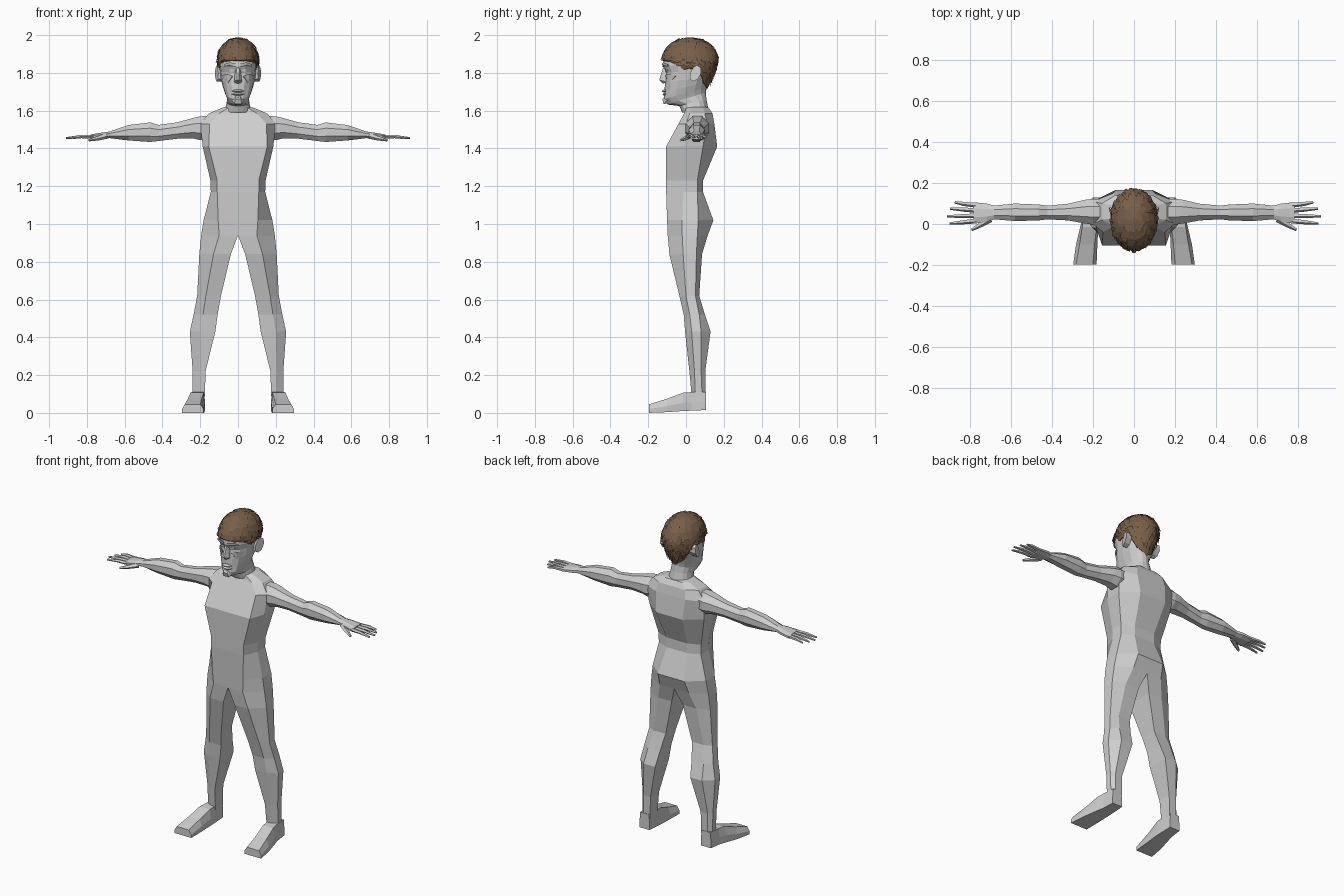
import bpy, bmesh, math, random
from mathutils import Vector

random.seed(4)


def material(name, rgb):
    m = bpy.data.materials.new(name)
    m.diffuse_color = (*rgb, 1)
    return m


GREY = material("grey skin", (0.62, 0.62, 0.62))
BROWN = material("brown hair", (0.19, 0.115, 0.065))


def finish(name, bm, mat, mirror=False, recalc=True):
    if recalc:
        bmesh.ops.recalc_face_normals(bm, faces=bm.faces)
    me = bpy.data.meshes.new(name)
    bm.to_mesh(me)
    bm.free()
    me.materials.append(mat)
    ob = bpy.data.objects.new(name, me)
    bpy.context.collection.objects.link(ob)
    if mirror:
        mod = ob.modifiers.new("mirror", 'MIRROR')
        mod.use_clip = True
        mod.merge_threshold = 0.0005
    return ob


def loft(name, rings, mat=GREY, mirror=True, closed=True, caps=True):
    """Skin a list of point rings; closed may be a test on the ring index."""
    bm = bmesh.new()
    vs = [[bm.verts.new(p) for p in r] for r in rings]
    n = len(vs[0])
    for i in range(len(vs) - 1):
        shut = closed(i) if callable(closed) else closed
        for j in range(n if shut else n - 1):
            k = (j + 1) % n
            bm.faces.new((vs[i][j], vs[i][k], vs[i + 1][k], vs[i + 1][j]))
    if caps:
        bm.faces.new(vs[0])
        bm.faces.new(vs[-1])
    return finish(name, bm, mat, mirror)


# Torso and legs: z, inner x, front x, side x, back x, front y, side y pair, back y
BODY = [
    (1.615, 0, .05, .085, .06, .00, .03, .09, .12),
    (1.585, 0, .10, .155, .09, -.01, .02, .10, .14),
    (1.53, 0, .15, .20, .10, -.04, .00, .11, .15),
    (1.41, 0, .155, .187, .09, -.105, -.01, .09, .165),
    (1.23, 0, .11, .146, .07, -.105, -.015, .06, .09),
    (1.17, 0, .11, .144, .07, -.105, -.015, .06, .09),
    (1.02, 0, .105, .182, .09, -.10, -.02, .065, .145),
    (.94, 0, .10, .195, .10, -.097, -.02, .06, .115),
    (.84, .038, .13, .205, .13, -.088, -.015, .055, .085),
    (.62, .09, .17, .216, .17, -.035, .00, .05, .07),
    (.52, .108, .185, .235, .19, -.012, .02, .07, .10),
    (.43, .12, .20, .255, .20, -.005, .03, .08, .13),
    (.22, .172, .205, .24, .22, .018, .045, .08, .102),
    (.09, .175, .205, .24, .22, .03, .05, .085, .102),
]
loft("torso_and_legs",
     [[(xi, yf, z), (xf, yf, z), (xs, ya, z), (xs, yb, z), (xb, yk, z), (xi, yk, z)]
      for z, xi, xf, xs, xb, yf, ya, yb, yk in BODY],
     closed=lambda i: i >= 7, caps=False)
loft("shoulder_top", [[(0, 0, 1.615), (.05, 0, 1.615), (.085, .03, 1.615), (.085, .09, 1.615),
                       (.06, .12, 1.615), (0, .12, 1.615)],
                      [(0, .05, 1.63)] * 6], closed=False, caps=False)

# Feet: y, sole x range, top x range, sole z, top z
FOOT = [(.105, .176, .244, .18, .24, .015, .11), (.03, .174, .25, .18, .245, .012, .11),
        (-.015, .174, .262, .182, .252, .01, .107), (-.10, .178, .282, .192, .265, .004, .075),
        (-.197, .182, .296, .20, .282, 0, .045)]
loft("foot", [[(a, y, zs), (b, y, zs), (b, y, zs + (zt - zs) * .45), (d, y, zt),
               (c, y, zt), (a, y, zs + (zt - zs) * .45)] for y, a, b, c, d, zs, zt in FOOT])


def oval(x, yc, zc, ry, rz, n=8):
    return [(x, yc + ry * math.cos(2 * math.pi * (k + .5) / n),
             zc + rz * math.sin(2 * math.pi * (k + .5) / n)) for k in range(n)]


# Arm and palm, lofted along x
ARM = [(.12, .06, 1.515, .06, .065), (.20, .06, 1.507, .068, .068), (.24, .06, 1.507, .062, .058),
       (.32, .058, 1.495, .044, .047), (.42, .056, 1.482, .036, .046),
       (.465, .056, 1.486, .042, .056), (.58, .057, 1.483, .046, .044),
       (.68, .056, 1.472, .036, .019), (.715, .055, 1.468, .048, .018),
       (.78, .054, 1.461, .056, .014)]
loft("arm", [oval(*r) for r in ARM])


def digit(name, path):
    """Tapered five-sided tube: path of (point, radius)."""
    rings = []
    d = (Vector(path[-1][0]) - Vector(path[0][0])).normalized()
    u = d.cross(Vector((0, 0, 1))).normalized()
    w = u.cross(d)
    for p, r in path:
        rings.append([Vector(p) + r * (math.cos(a) * u + .85 * math.sin(a) * w)
                      for a in [2 * math.pi * k / 5 for k in range(5)]])
    loft(name, rings)


for name, y0, x1, y1 in (("little_finger", .092, .872, .106), ("ring_finger", .067, .895, .075),
                         ("middle_finger", .041, .91, .038), ("index_finger", .016, .897, .003)):
    digit(name, [((.765, y0, 1.462), .013), ((.83, (y0 + y1) / 2, 1.463), .011),
                 ((x1, y1, 1.455), .006)])
digit("thumb", [((.70, .025, 1.465), .018), ((.745, -.002, 1.453), .014), ((.79, -.028, 1.443), .007)])

# Neck and head: front z, back z, front y, back y, half width
HEAD = [(1.59, 1.60, -.02, .12, .072), (1.625, 1.66, -.035, .108, .06),
        (1.632, 1.70, -.095, .105, .058), (1.66, 1.72, -.119, .108, .068),
        (1.70, 1.75, -.113, .115, .08), (1.75, 1.78, -.112, .13, .09),
        (1.80, 1.82, -.106, .14, .096), (1.835, 1.85, -.122, .145, .10),
        (1.89, 1.89, -.117, .145, .098), (1.94, 1.94, -.085, .12, .08), (1.965, 1.965, -.03, .07, .04)]
head = []
for zf, zb, yf, yb, w in HEAD:
    ring = []
    for k in range(16):
        a = 2 * math.pi * k / 16
        f = (1 - math.cos(a)) / 2
        flat = math.copysign(abs(math.cos(a)) ** .85, math.cos(a))
        ring.append((w * math.sin(a), (yf + yb) / 2 - (yb - yf) / 2 * flat, zf + (zb - zf) * f))
    head.append(ring)
loft("head", head, mirror=False)


def hull(name, pts, mirror=True):
    bm = bmesh.new()
    for p in pts:
        bm.verts.new(p)
    bmesh.ops.convex_hull(bm, input=bm.verts)
    finish(name, bm, GREY, mirror)


# Face: nose, brow, eye, cheek, lips and chin
hull("nose", [(s * x, y, z) for s in (-1, 1) for x, y, z in
              ((.007, -.122, 1.825), (.014, -.10, 1.82), (.006, -.142, 1.762),
               (.020, -.120, 1.757), (.022, -.10, 1.75), (.005, -.122, 1.744))], False)
hull("brow", [(.012, -.127, 1.848), (.012, -.124, 1.832), (.045, -.121, 1.856), (.045, -.118, 1.841),
              (.072, -.098, 1.846), (.072, -.096, 1.835), (.012, -.10, 1.84), (.06, -.085, 1.84)])
hull("eyelid", [(.018, -.107, 1.812), (.035, -.109, 1.822), (.052, -.100, 1.814),
                (.035, -.107, 1.804), (.035, -.08, 1.813)])
hull("cheek", [(.03, -.111, 1.785), (.06, -.096, 1.795), (.085, -.055, 1.785),
               (.055, -.09, 1.745), (.03, -.09, 1.76), (.06, -.05, 1.77)])
for lip, z, y in (("upper_lip", 1.704, -.128), ("lower_lip", 1.687, -.125)):
    hull(lip, [(s * x, yy, z + dz) for s in (-1, 1) for x, yy, dz in
               ((.010, y, 0), (.012, y + .012, .009), (.034, -.106, 0), (.012, y + .01, -.008),
                (.02, -.09, 0))], False)
hull("chin", [(s * x, y, z) for s in (-1, 1) for x, y, z in
              ((.014, -.126, 1.662), (.02, -.118, 1.636), (.034, -.10, 1.655),
               (.014, -.112, 1.676), (.02, -.08, 1.64))], False)

# Ears: flattened, tilted outlines
hull("ear", [(x, .05 + .030 * math.cos(a) + .012 * math.sin(a), 1.797 + .042 * math.sin(a))
             for k in range(8) for a in [math.pi * k / 4]
             for x in (.085, .113 + .009 * math.cos(a))])

# Hair surface: t runs round the head from the front, s runs from crown to hem
HEM = [(0, 0), (.8, .012), (1.25, .05), (1.6, .04), (1.95, .05), (2.25, .12), (math.pi, .165)]


def hair_point(t, s, lift=0.0):
    t = (t + math.pi) % (2 * math.pi) - math.pi
    q = abs(t)
    for (a, da), (b, db) in zip(HEM, HEM[1:]):
        if a <= q <= b:
            drop = da + (db - da) * (q - a) / (b - a)
    if s < .5:
        r, z = math.sin(s * math.pi), .118 * math.cos(s * math.pi)
        up = math.cos(s * math.pi)
    else:
        d = drop * (s - .5) * 2
        r, z, up = 1 - .42 * (max(d, 0) / .165) ** 1.4, -d, 0
    return Vector(((.107 * r + lift * (1 - up)) * math.sin(t),
                   .022 - (.146 * r + lift * (1 - up)) * math.cos(t), 1.868 + z + lift * up))


N = 24
loft("hair_cap", [[hair_point(2 * math.pi * k / N, s) for k in range(N)]
                  for s in (.04, .15, .27, .39, .5, .66, .83, 1)], BROWN, False)

# Hair locks: overlapping pointed strips lifting off the cap
bm = bmesh.new()
for row, (s, count) in enumerate(((.03, 7), (.12, 12), (.22, 18), (.32, 22), (.42, 26), (.55, 26), (.70, 26))):
    for k in range(count):
        t = 2 * math.pi * (k + .5 * (row % 2) + random.uniform(-.3, .3)) / count
        wide = random.uniform(.7, 1.1) * math.pi / count
        length = random.uniform(.18, .28)
        lean = random.uniform(-.9, .9) * wide
        high = random.uniform(.006, .014)
        e = min(s + length, 1.03)
        m = (s + e) / 2
        a, b = (bm.verts.new(hair_point(t + d * wide, s, .002)) for d in (-1, 1))
        c, f = (bm.verts.new(hair_point(t + lean / 2 + d * wide * .9, m, .007)) for d in (1, -1))
        g, h = (bm.verts.new(hair_point(t + lean + d * wide * .3, e, high)) for d in (1, -1))
        bm.faces.new((f, c, b, a))
        bm.faces.new((h, g, c, f))
finish("hair_locks", bm, BROWN, recalc=False)
